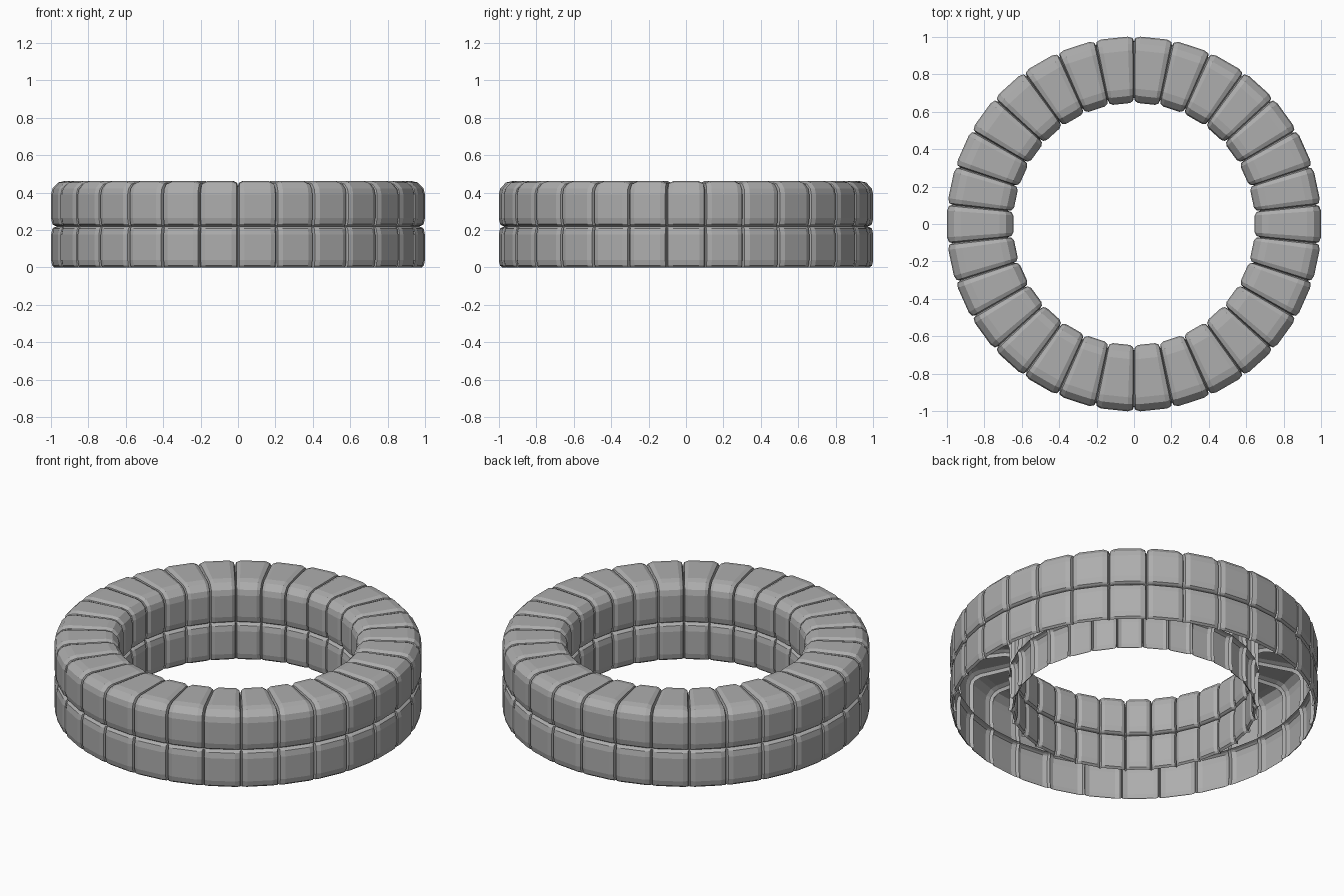
import bpy, bmesh, math

if "Cube" in bpy.data.objects:
    bpy.data.objects.remove(bpy.data.objects["Cube"])

SEGMENTS = 30
R_OUT, R_IN = 0.999, 0.645
HALF = math.pi / SEGMENTS

# Half cross-section of one wall: depth from wall face, height,
# and how far the side grooves pull the point in (depth, down)
HALF_PROFILE = [
    (0.018, 0.000, 0.5, 0), (0.006, 0.010, 1, 0), (0.000, 0.040, 1, 0),
    (0.000, 0.175, 1, 0), (0.007, 0.207, 1, 0), (0.017, 0.214, 0.5, 0),
    (0.032, 0.219, 0, 0),
    (0.017, 0.224, 0.5, 0), (0.007, 0.231, 1, 0), (0.000, 0.263, 1, 0),
    (0.000, 0.390, 1, 0), (0.008, 0.422, 1, 0.2), (0.038, 0.454, 0.5, 1),
    (0.075, 0.462, 0, 1),
]
# Stations across a block: fraction of half width, groove depth
STATIONS = [(-1, 0.030), (-0.93, 0.010), (-0.68, 0),
            (0.68, 0), (0.93, 0.010), (1, 0.030)]


def profile(inset):
    """Outer wall, top and inner wall as (radius, height) points."""
    pts = [(d + nd * inset, z - nz * inset) for d, z, nd, nz in HALF_PROFILE]
    return ([(R_OUT - d, z) for d, z in pts]
            + [(R_IN + d, z) for d, z in reversed(pts)])


def add_column(bm, angle):
    """One column of two stacked stones, open underneath."""
    c, s = math.cos(angle), math.sin(angle)
    rows = []
    for f, inset in STATIONS:
        k = math.tan(f * HALF)
        rows.append([bm.verts.new((r * c - r * k * s, r * s + r * k * c, z))
                     for r, z in profile(inset)])
    for a, b in zip(rows, rows[1:]):
        for i in range(len(a) - 1):
            bm.faces.new((a[i], b[i], b[i + 1], a[i + 1]))


# Ring of stones
bm = bmesh.new()
for n in range(SEGMENTS):
    add_column(bm, 2 * HALF * n)
bmesh.ops.remove_doubles(bm, verts=bm.verts, dist=0.0005)
bmesh.ops.recalc_face_normals(bm, faces=bm.faces)
mesh = bpy.data.meshes.new("stone_ring")
bm.to_mesh(mesh)
bm.free()
ring = bpy.data.objects.new("stone_ring", mesh)
bpy.context.collection.objects.link(ring)

# Dark grey stone
stone = bpy.data.materials.new("dark_stone")
stone.diffuse_color = (0.42, 0.42, 0.42, 1)
stone.use_nodes = True
stone.node_tree.nodes["Principled BSDF"].inputs["Base Color"].default_value = stone.diffuse_color
mesh.materials.append(stone)
